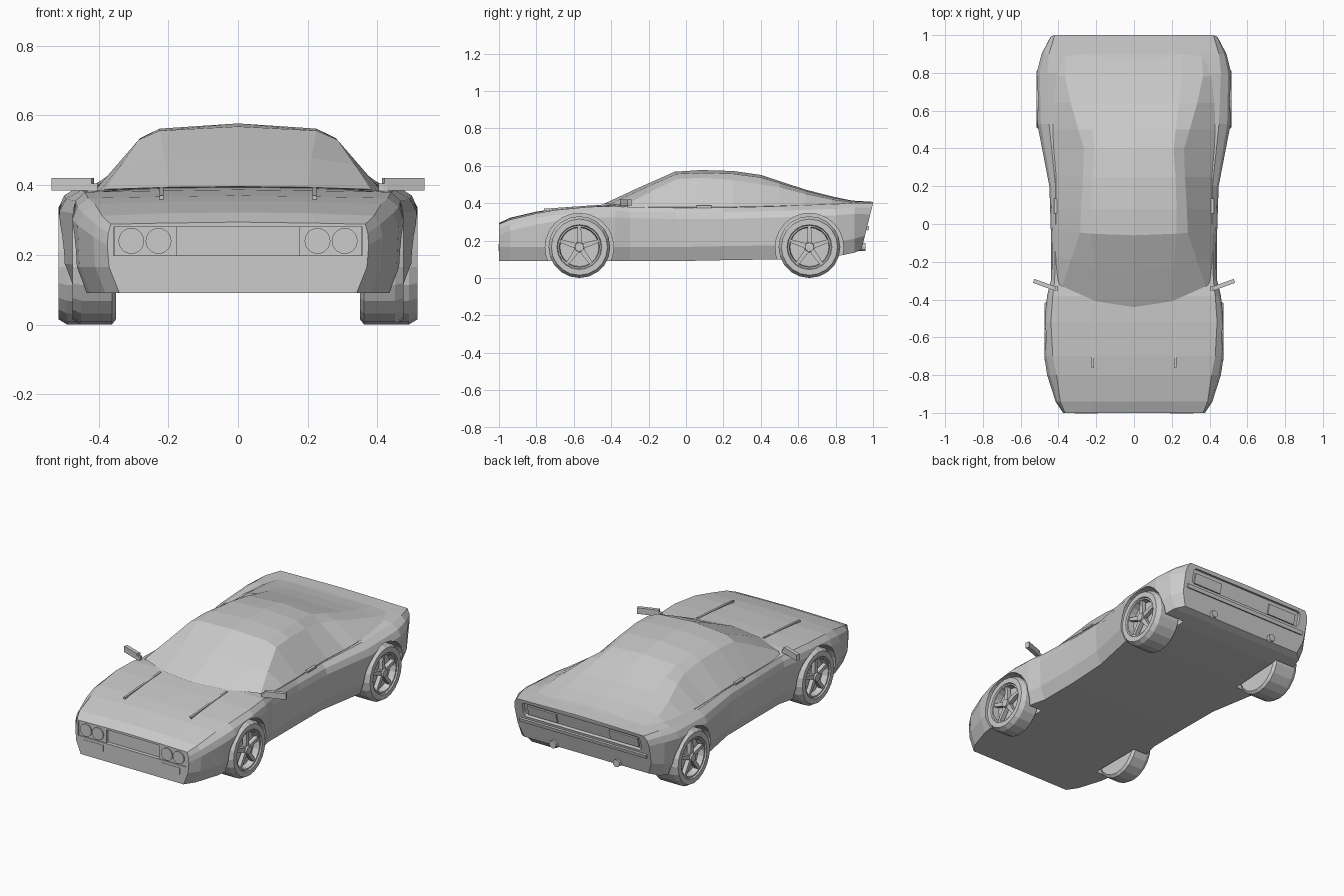
import bpy, bmesh, math
from mathutils import Matrix, Vector

if "Cube" in bpy.data.objects:
    bpy.data.objects.remove(bpy.data.objects["Cube"])


def finish(name, bm):
    bmesh.ops.recalc_face_normals(bm, faces=bm.faces)
    me = bpy.data.meshes.new(name)
    bm.to_mesh(me)
    bm.free()
    ob = bpy.data.objects.new(name, me)
    bpy.context.collection.objects.link(ob)
    return ob


def loft(name, rings):
    """Skin half sections (first and last point on x = 0), mirrored in x."""
    bm = bmesh.new()
    n = len(rings[0])
    R, L = [], []
    for ring in rings:
        r = [bm.verts.new(p) for p in ring]
        l = [r[i] if i in (0, n - 1) else bm.verts.new((-p[0], p[1], p[2])) for i, p in enumerate(ring)]
        R.append(r)
        L.append(l)
    for j in range(len(rings) - 1):
        for side in (R, L):
            for i in range(n - 1):
                bm.faces.new((side[j][i], side[j][i + 1], side[j + 1][i + 1], side[j + 1][i]))
    for j in (0, -1):
        for i in range(n - 1):
            quad = (R[j][i], R[j][i + 1], L[j][i + 1], L[j][i])
            bm.faces.new(list(dict.fromkeys(quad)))
    return finish(name, bm)


def box(name, center, size, rot=(0, 0, 0), bevel=0):
    bm = bmesh.new()
    bmesh.ops.create_cube(bm, size=1)
    bmesh.ops.scale(bm, vec=size, verts=bm.verts)
    if bevel:
        edges = [e for e in bm.edges if abs(e.verts[0].co.y - e.verts[1].co.y) > 1e-4]
        bmesh.ops.bevel(bm, geom=edges, offset=bevel, segments=2, affect='EDGES', profile=0.5)
    ob = finish(name, bm)
    ob.location, ob.rotation_euler = center, rot
    return ob


def cylinder(name, center, r, depth, axis, segs=20):
    bm = bmesh.new()
    bmesh.ops.create_cone(bm, cap_ends=True, segments=segs, radius1=r, radius2=r, depth=depth)
    ob = finish(name, bm)
    ob.location = center
    ob.rotation_euler = (0, math.pi / 2, 0) if axis == 'X' else (math.pi / 2, 0, 0)
    return ob


def cut(target, cutter):
    m = target.modifiers.new("cut", 'BOOLEAN')
    m.operation, m.solver, m.object = 'DIFFERENCE', 'EXACT', cutter
    bpy.context.view_layer.objects.active = target
    bpy.ops.object.modifier_apply(modifier=m.name)
    bpy.data.objects.remove(cutter)


# Lower body: y, bottom z, widest half width, shoulder half width, shoulder z, centre z
stations = [
    (-1.00, .09, .375, .365, .288, .294),
    (-0.94, .09, .415, .39, .312, .322),
    (-0.80, .09, .460, .41, .345, .355),
    (-0.70, .09, .475, .43, .363, .370),
    (-0.52, .09, .477, .44, .380, .387),
    (-0.38, .09, .460, .43, .384, .394),
    (-0.30, .09, .440, .42, .380, .385),
    (-0.05, .09, .440, .415, .375, .37),
    (0.20, .095, .448, .415, .376, .37),
    (0.53, .10, .512, .45, .385, .38),
    (0.80, .115, .515, .46, .395, .425),
    (0.90, .135, .490, .45, .402, .413),
    (1.00, .15, .445, .42, .400, .407)]
rings = []
for k, (y, zb, w, ws, zs, zc) in enumerate(stations):
    pts = [(0, zb), (w - .035, zb), (w - .005, zb + .075), (w, zs - .06),
           (w - .3 * (w - ws), zs - .025), (ws, zs), (.22, zc - .003), (0, zc)]
    slope = .25 if k == len(stations) - 1 else 0
    rings.append([(x, y - slope * max(0, .4 - z), z) for x, z in pts])
body = loft("body", rings)

# Wheel arches, nose recess, tail recess
FRONT, REAR = (-.57, .475), (.66, .515)
for y, out in (FRONT, REAR):
    for s in (-1, 1):
        cut(body, cylinder("arch_cutter", (s * .50, y, .163), .183, .32, 'X', 24))
cut(body, box("nose_cutter", (0, -1, .239), (.715, .045, .083)))
cut(body, box("tail_cutter", (0, .995, .335), (.78, .06, .09), (math.radians(-14), 0, 0), .02))

# Cabin: y, forward sweep of the outer points, then (x, z) of base, pillar, roof edge, centre
cabin = [
    (-.44, .11, (.405, .375), (.38, .388), (.20, .394), .396),
    (-.25, .07, (.415, .38), (.335, .458), (.21, .478), .484),
    (-.06, .025, (.415, .38), (.285, .53), (.225, .556), .568),
    (.08, 0, (.412, .38), (.28, .535), (.225, .562), .577),
    (.25, 0, (.412, .38), (.27, .525), (.22, .557), .572),
    (.40, 0, (.425, .383), (.265, .50), (.21, .537), .551),
    (.50, 0, (.43, .386), (.295, .485), (.22, .508), .518),
    (.64, 0, (.43, .39), (.335, .45), (.24, .466), .472),
    (.78, 0, (.42, .395), (.365, .42), (.25, .431), .436),
    (.90, 0, (.42, .385), (.36, .403), (.25, .409), .411)]
rings = []
for y, sweep, base, pillar, edge, zc in cabin:
    pts = [(0, .35), (base[0] - .01, .35), base, pillar, edge, (0, zc)]
    rings.append([(x, y + sweep * (x / .38) ** 2, z) for x, z in pts])
loft("cabin", rings)


# Wheels: lathed tyre and rim, with five spokes and a hub
def wheel(name, y, out, side):
    inn = .35
    prof = [(0, inn), (.15, inn), (.165, inn + .012), (.165, out - .025), (.15, out), (.12, out),
            (.116, out - .008), (.108, out - .008), (.104, out - .045), (0, out - .045)]
    bm = bmesh.new()
    verts = [bm.verts.new((x, 0, r)) for r, x in prof]
    edges = [bm.edges.new(p) for p in zip(verts, verts[1:])]
    bmesh.ops.spin(bm, geom=verts + edges, axis=(1, 0, 0), cent=(0, 0, 0), steps=20, angle=2 * math.pi)
    bmesh.ops.remove_doubles(bm, verts=bm.verts, dist=1e-4)
    for i in range(5):
        m = Matrix.Rotation(math.tau * i / 5, 4, 'X') @ Matrix.Translation((out - .025, 0, .062))
        spoke = bmesh.ops.create_cube(bm, size=1)['verts']
        for v in spoke:
            wide = .018 if v.co.z > 0 else .028
            v.co = m @ Vector((v.co.x * .025, v.co.y * wide, v.co.z * .09))
    hub = Matrix.Translation((out - .022, 0, 0)) @ Matrix.Rotation(math.pi / 2, 4, 'Y')
    bmesh.ops.create_cone(bm, cap_ends=True, segments=12, radius1=.028, radius2=.024, depth=.04, matrix=hub)
    bmesh.ops.translate(bm, verts=bm.verts, vec=(0, y, .165))
    if side < 0:
        bmesh.ops.scale(bm, vec=(-1, 1, 1), verts=bm.verts)
    finish(name, bm)


for s, tag in ((1, "left"), (-1, "right")):
    wheel("front_wheel_" + tag, *FRONT, s)
    wheel("rear_wheel_" + tag, *REAR, s)

    # Headlights and turn signals
    box("headlight_frame_" + tag, (s * .265, -.984, .239), (.18, .02, .083))
    for x in (.228, .306):
        cylinder("headlight_lens_" + tag, (s * x, -.995, .24), .037, .012, 'Y')
    box("turn_signal_" + tag, (s * .253, -.996, .163), (.125, .012, .038))

    # Tail lights and exhausts
    box("tail_light_" + tag, (s * .27, .963, .336), (.19, .02, .06), (math.radians(-14), 0, 0))
    cylinder("exhaust_" + tag, (s * .21, .925, .165), .022, .07, 'Y', 12)

    # Mirrors, door handles, hood ridges
    box("mirror_" + tag, (s * .474, -.322, .402), (.122, .022, .036), (0, 0, s * math.radians(20)))
    box("mirror_stalk_" + tag, (s * .415, -.342, .39), (.025, .02, .03))
    box("door_handle_" + tag, (s * .416, .095, .381), (.016, .08, .012))
    box("hood_ridge_" + tag, (s * .219, -.59, .376), (.012, .34, .012), (math.radians(4), 0, 0))

# Rear bumper lip
box("rear_bumper", (0, .965, .268), (.84, .025, .022), (math.radians(-14), 0, 0))
